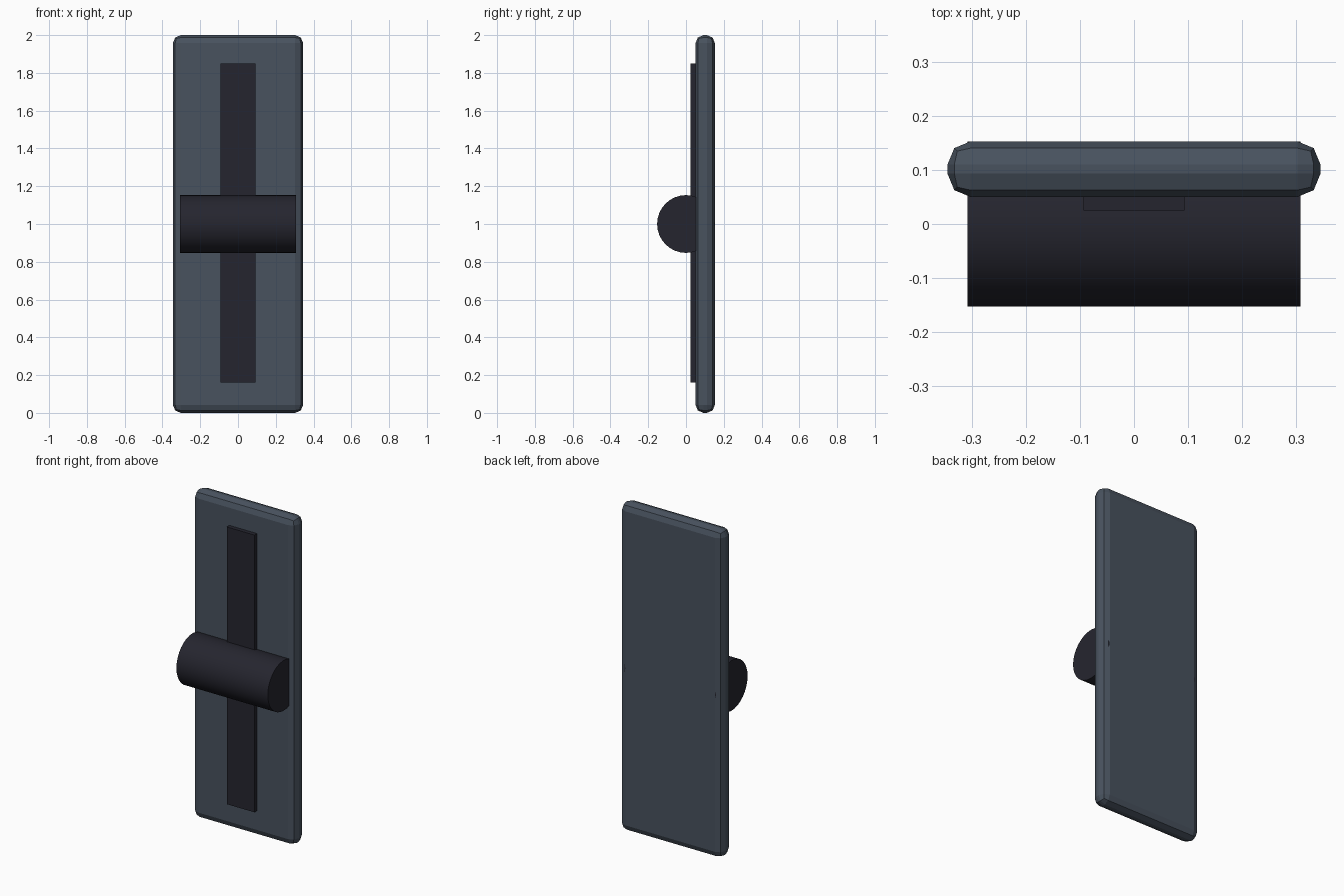
import bpy
import math

cube = bpy.data.objects.get("Cube")
if cube:
    bpy.data.objects.remove(cube, do_unlink=True)


def make_material(name, colour):
    mat = bpy.data.materials.new(name)
    mat.use_nodes = True
    mat.diffuse_color = colour
    mat.node_tree.nodes["Principled BSDF"].inputs["Base Color"].default_value = colour
    return mat


def finish(name, mat):
    obj = bpy.context.object
    obj.name = name
    obj.data.materials.append(mat)
    return obj


def make_box(name, mat, size, location):
    bpy.ops.mesh.primitive_cube_add(size=1, location=location)
    bpy.context.object.scale = size
    bpy.ops.object.transform_apply(location=False, rotation=False, scale=True)
    return finish(name, mat)


slate = make_material("slate grey", (0.065, 0.084, 0.112, 1))
charcoal = make_material("charcoal", (0.0185, 0.0185, 0.028, 1))

# Back plate with rounded edges
plate = make_box("back_plate", slate, (0.69, 0.103, 2), (0, 0.1015, 1))
bevel = plate.modifiers.new("rounded_edges", "BEVEL")
bevel.width = 0.043
bevel.segments = 2

# Raised vertical strip
make_box("slot_strip", charcoal, (0.186, 0.055, 1.69), (0, 0.0525, 1.005))

# Horizontal grip bar
bpy.ops.mesh.primitive_cylinder_add(vertices=32, radius=0.153, depth=0.616,
                                    location=(0, 0, 1),
                                    rotation=(0, math.pi / 2, 0))
finish("grip_bar", charcoal)
bpy.ops.object.shade_smooth_by_angle(angle=math.radians(30))
